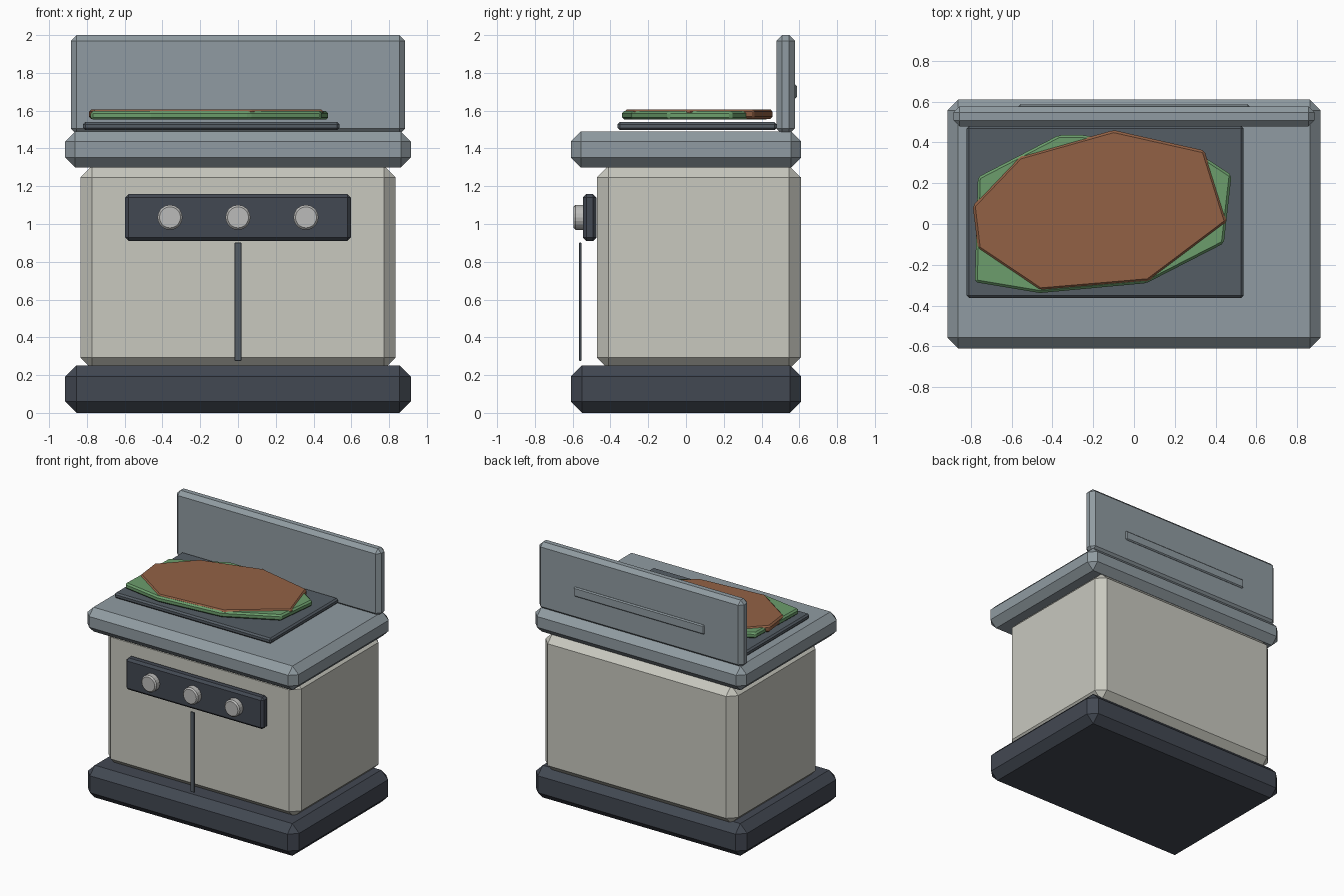
import bpy, bmesh, math
from mathutils import Matrix

if "Cube" in bpy.data.objects:
    bpy.data.objects.remove(bpy.data.objects["Cube"])


def material(name, rgb):
    m = bpy.data.materials.new(name)
    m.diffuse_color = (*rgb, 1)
    m.use_nodes = True
    m.node_tree.nodes["Principled BSDF"].inputs["Base Color"].default_value = m.diffuse_color
    return m


DARK = material("dark_enamel", (0.055, 0.065, 0.085))
STEEL = material("blue_steel", (0.28, 0.33, 0.36))
CREAM = material("cream", (0.58, 0.58, 0.52))
PLATE = material("plate_grey", (0.09, 0.11, 0.13))
KNOB = material("knob_grey", (0.5, 0.5, 0.49))
GREEN = material("leaf_green", (0.15, 0.34, 0.15))
BROWN = material("cooked_brown", (0.29, 0.12, 0.06))


def finish(bm, name, mat, bevel=0, angle=30):
    bmesh.ops.recalc_face_normals(bm, faces=bm.faces)
    me = bpy.data.meshes.new(name)
    bm.to_mesh(me)
    bm.free()
    me.materials.append(mat)
    ob = bpy.data.objects.new(name, me)
    bpy.context.collection.objects.link(ob)
    if bevel:
        mod = ob.modifiers.new("chamfer", "BEVEL")
        mod.width = bevel
        mod.segments = 1
        mod.limit_method = "ANGLE"
        mod.angle_limit = math.radians(angle)
    return ob


def box(name, x, y, z, mat, bevel=0):
    bm = bmesh.new()
    bmesh.ops.create_cube(bm, size=1)
    for v in bm.verts:
        for i, (lo, hi) in enumerate((x, y, z)):
            v.co[i] = hi if v.co[i] > 0 else lo
    return finish(bm, name, mat, bevel)


def slab(name, outline, z0, z1, mat, bevel):
    bm = bmesh.new()
    face = bm.faces.new([bm.verts.new((x, y, z0)) for x, y in outline])
    ext = bmesh.ops.extrude_face_region(bm, geom=[face], use_keep_orig=True)
    for v in ext["geom"]:
        if isinstance(v, bmesh.types.BMVert):
            v.co.z = z1
    return finish(bm, name, mat, bevel, 15)


# Main stove body
box("base", (-0.915, 0.915), (-0.61, 0.61), (0, 0.252), DARK, 0.06)
box("cabinet", (-0.835, 0.835), (-0.472, 0.608), (0.23, 1.31), CREAM, 0.063)
box("countertop", (-0.915, 0.915), (-0.61, 0.61), (1.30, 1.49), STEEL, 0.053)
box("backsplash", (-0.885, 0.885), (0.478, 0.576), (1.475, 2.0), STEEL, 0.03)
box("back_strip", (-0.565, 0.565), (0.56, 0.587), (1.665, 1.738), STEEL, 0.008)

# Front controls and door seam
box("control_panel", (-0.597, 0.597), (-0.546, -0.474), (0.91, 1.158), DARK, 0.018)
box("door_seam", (-0.018, 0.018), (-0.566, -0.554), (0.275, 0.902), PLATE, 0.003)
for i, x in enumerate((-0.36, 0, 0.36)):
    bm = bmesh.new()
    bmesh.ops.create_cone(
        bm, cap_ends=True, segments=20, radius1=0.066, radius2=0.066, depth=0.065,
        matrix=Matrix.Translation((x, -0.563, 1.035)) @ Matrix.Rotation(math.pi / 2, 4, "X"))
    finish(bm, f"knob_{i + 1}", KNOB, 0.01)

# Griddle plate with leaf and patty
box("griddle", (-0.82, 0.537), (-0.362, 0.48), (1.497, 1.54), PLATE, 0.012)
slab("leaf", [(-0.78, -0.285), (-0.46, -0.338), (0.06, -0.29), (0.44, -0.095),
              (0.478, 0.24), (0.31, 0.35), (-0.25, 0.435), (-0.37, 0.435),
              (-0.765, 0.23)], 1.552, 1.598, GREEN, 0.012)
slab("patty", [(-0.79, 0.09), (-0.765, -0.12), (-0.46, -0.325), (0.07, -0.28),
               (0.455, 0.01), (0.345, 0.36), (-0.10, 0.46), (-0.56, 0.33)],
     1.556, 1.607, BROWN, 0.012)
